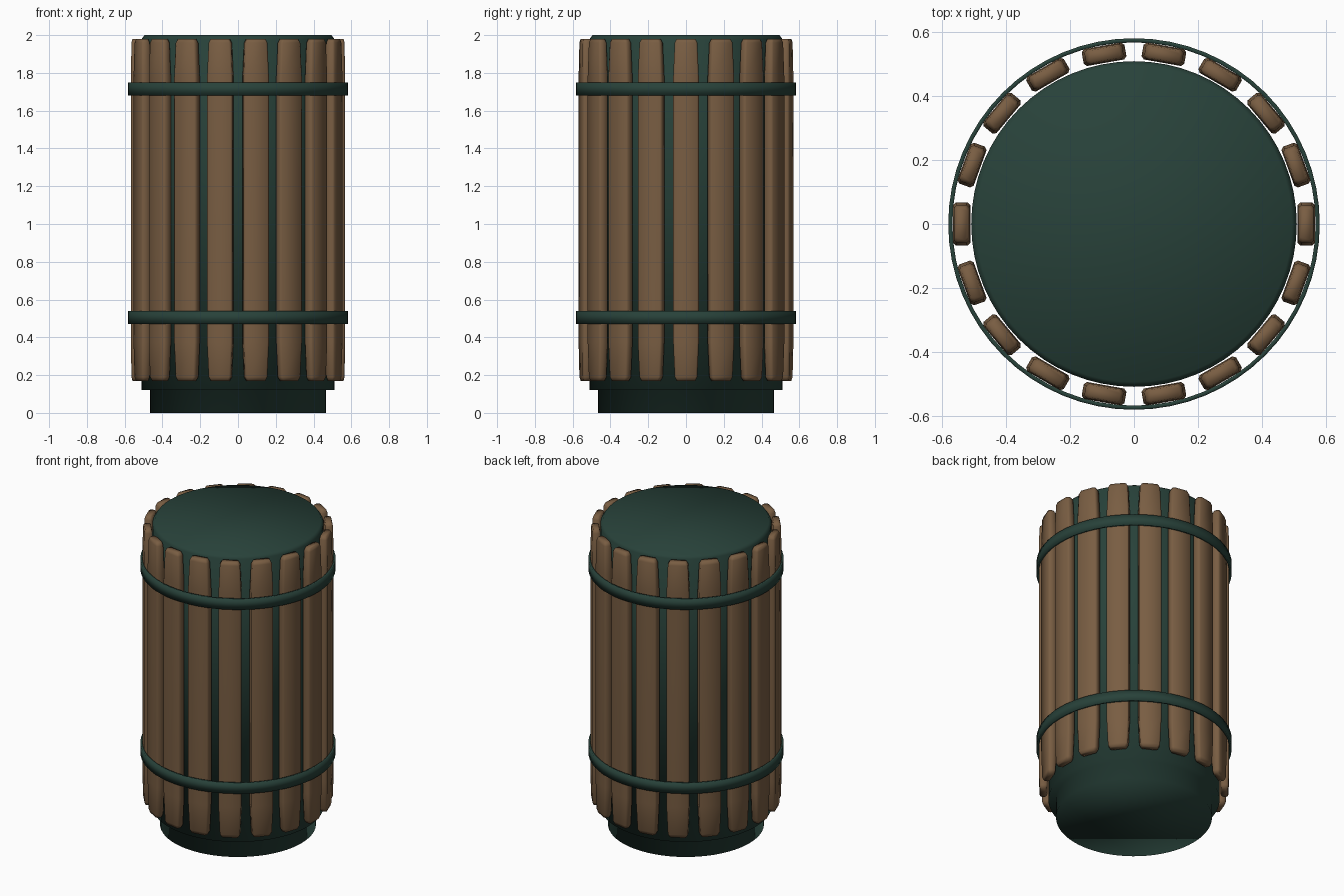
import bpy
import bmesh
from math import cos, sin, tau

SIDES = 64
SLATS = 18

cube = bpy.data.objects.get("Cube")
if cube:
    bpy.data.objects.remove(cube, do_unlink=True)


def make_material(name, rgb):
    mat = bpy.data.materials.new(name)
    mat.use_nodes = True
    mat.diffuse_color = (*rgb, 1)
    mat.node_tree.nodes["Principled BSDF"].inputs["Base Color"].default_value = (*rgb, 1)
    return mat


wood = make_material("brown wood", (0.19, 0.11, 0.055))
metal = make_material("dark green metal", (0.021, 0.054, 0.042))


def loft(name, rings, mat, closed=False):
    """Join rings of points with quads; cap both ends, or join last to first."""
    bm = bmesh.new()
    rows = [[bm.verts.new(p) for p in ring] for ring in rings]
    pairs = list(zip(rows, rows[1:]))
    if closed:
        pairs.append((rows[-1], rows[0]))
    else:
        bm.faces.new(rows[0])
        bm.faces.new(rows[-1])
    for low, high in pairs:
        for i in range(len(low)):
            j = (i + 1) % len(low)
            bm.faces.new((low[i], low[j], high[j], high[i]))
    bmesh.ops.recalc_face_normals(bm, faces=bm.faces)
    for face in bm.faces:
        face.smooth = True
    mesh = bpy.data.meshes.new(name)
    bm.to_mesh(mesh)
    bm.free()
    mesh.materials.append(mat)
    obj = bpy.data.objects.new(name, mesh)
    bpy.context.collection.objects.link(obj)
    return obj


def circle(radius, z):
    return [(radius * cos(tau * i / SIDES), radius * sin(tau * i / SIDES), z)
            for i in range(SIDES)]


# Drum with a narrower foot and a softened top rim
profile = [(0.465, 0), (0.465, 0.12), (0.51, 0.12), (0.51, 1.98), (0.495, 2.0)]
loft("drum", [circle(r, z) for r, z in profile], metal)

# Two thin hoops
for name, z in (("lower_hoop", 0.505), ("upper_hoop", 1.715)):
    band = [(0.582, z - 0.035), (0.582, z + 0.035), (0.569, z + 0.035), (0.569, z - 0.035)]
    loft(name, [circle(r, h) for r, h in band], metal, closed=True)


def slat_section(z, width, depth, chamfer=0.009):
    """Chamfered rectangle: depth along x, width along y (half sizes)."""
    w, d, c = width, depth, chamfer
    return [(d, c - w, z), (d, w - c, z), (d - c, w, z), (c - d, w, z),
            (-d, w - c, z), (-d, c - w, z), (c - d, -w, z), (d - c, -w, z)]


# Wooden slats, tapered at both ends, sharing one mesh
half = [(0.905, 0.05, 0.019), (0.885, 0.06, 0.024), (0.7, 0.068, 0.027)]
sections = [(-z, w, d) for z, w, d in half] + [(z, w, d) for z, w, d in reversed(half)]
first = loft("slat_1", [slat_section(*s) for s in sections], wood)
for i in range(SLATS):
    slat = first
    if i:
        slat = bpy.data.objects.new(f"slat_{i + 1}", first.data)
        bpy.context.collection.objects.link(slat)
    angle = tau * i / SLATS
    slat.location = (0.54 * cos(angle), 0.54 * sin(angle), 1.075)
    slat.rotation_euler.z = angle
